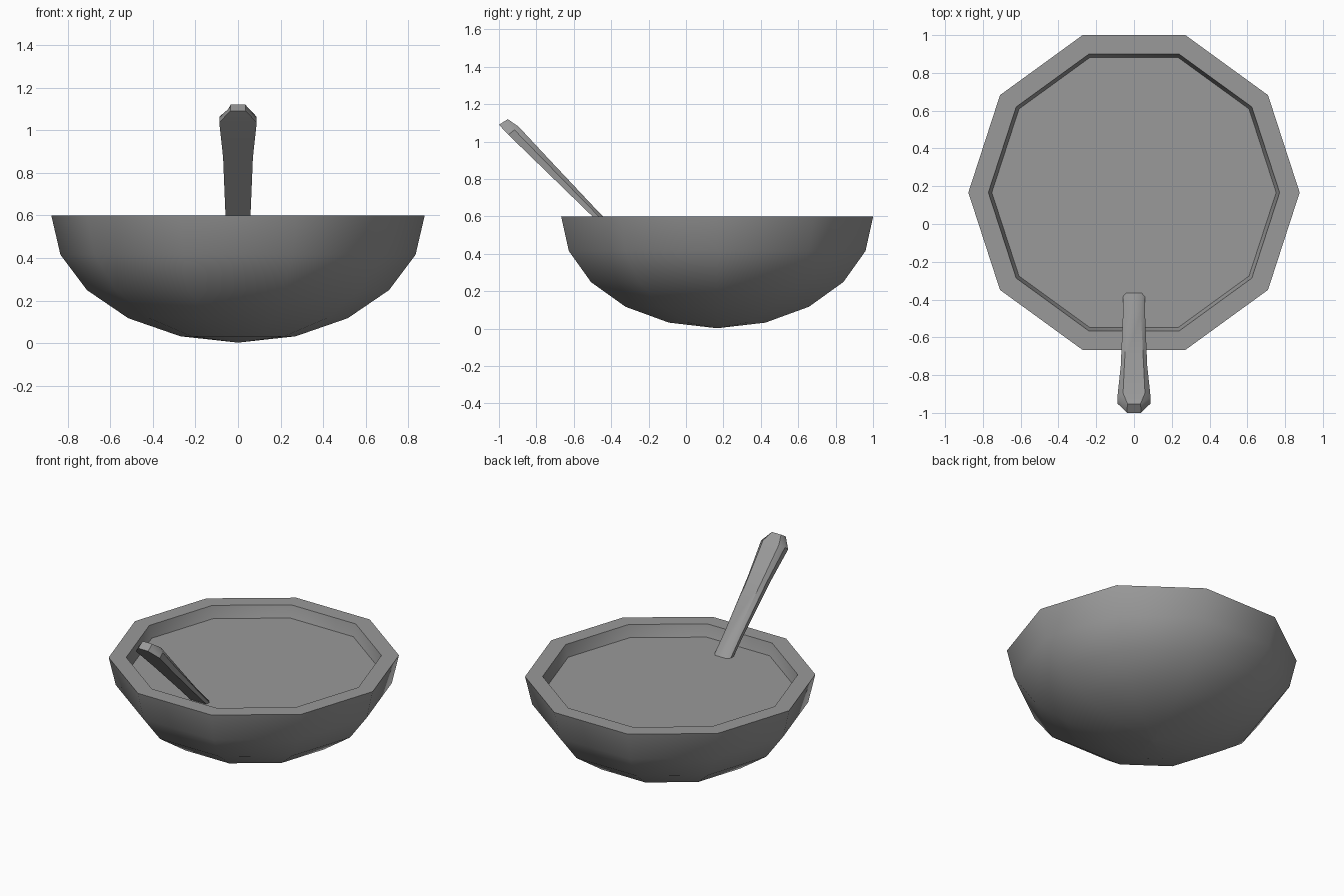
import bpy, bmesh, math

if "Cube" in bpy.data.objects:
    bpy.data.objects.remove(bpy.data.objects["Cube"])

CY = 1 / 6          # bowl centre in y
SIDES = 10

grey = bpy.data.materials.new("dark_grey")
grey.diffuse_color = (0.32, 0.32, 0.32, 1)
grey.use_nodes = True
grey.node_tree.nodes["Principled BSDF"].inputs["Base Color"].default_value = grey.diffuse_color


def loft(name, rings, smooth):
    """Skin a list of equal-length point rings and cap both ends."""
    bm = bmesh.new()
    loops = [[bm.verts.new(p) for p in ring] for ring in rings]
    n = len(loops[0])
    for a, b in zip(loops, loops[1:]):
        for i in range(n):
            j = (i + 1) % n
            bm.faces.new((a[i], a[j], b[j], b[i]))
    bm.faces.new(loops[0])
    bm.faces.new(loops[-1])
    bmesh.ops.recalc_face_normals(bm, faces=bm.faces)
    mesh = bpy.data.meshes.new(name)
    bm.to_mesh(mesh)
    bm.free()
    mesh.materials.append(grey)
    ob = bpy.data.objects.new(name, mesh)
    bpy.context.collection.objects.link(ob)
    bpy.ops.object.select_all(action='DESELECT')
    ob.select_set(True)
    bpy.context.view_layer.objects.active = ob
    bpy.ops.object.shade_smooth_by_angle(angle=math.radians(smooth))
    return ob


def decagon(r, z):
    return [(r * math.cos(math.tau * i / SIDES),
             CY + r * math.sin(math.tau * i / SIDES), z) for i in range(SIDES)]


def dome(r, depth):
    """Half-sphere rings from near the pole up to the rim."""
    return [decagon(r * math.cos(math.radians(a)),
                    0.6 - depth * math.sin(math.radians(a)))
            for a in (89.5, 72, 54, 36, 18, 0)]


# Bowl: outer shell, flat rim, inner shell
loft("bowl", dome(0.877, 0.597) + dome(0.771, 0.53)[::-1], 40)

# Soup surface: thin decagonal slab just under the rim
loft("soup", [decagon(0.75, 0.51), decagon(0.755, 0.52)], 30)


# Spoon handle: flat underside, chamfered upper edges, widening to a clipped end
def section(lower, upper, width, top):
    ly, lz = lower
    uy, uz = upper
    sy, sz = ly + (uy - ly) * 0.6, lz + (uz - lz) * 0.6
    return [(-width, ly, lz), (width, ly, lz), (width, sy, sz),
            (top, uy, uz), (-top, uy, uz), (-width, sy, sz)]


loft("spoon_handle", [
    section((-0.30, 0.405), (-0.275, 0.427), 0.060, 0.045),
    section((-0.505, 0.605), (-0.475, 0.632), 0.059, 0.036),
    section((-0.78, 0.872), (-0.73, 0.903), 0.070, 0.050),
    section((-0.95, 1.037), (-0.895, 1.080), 0.088, 0.058),
    section((-1.00, 1.09), (-0.953, 1.12), 0.036, 0.034),
], 40)
